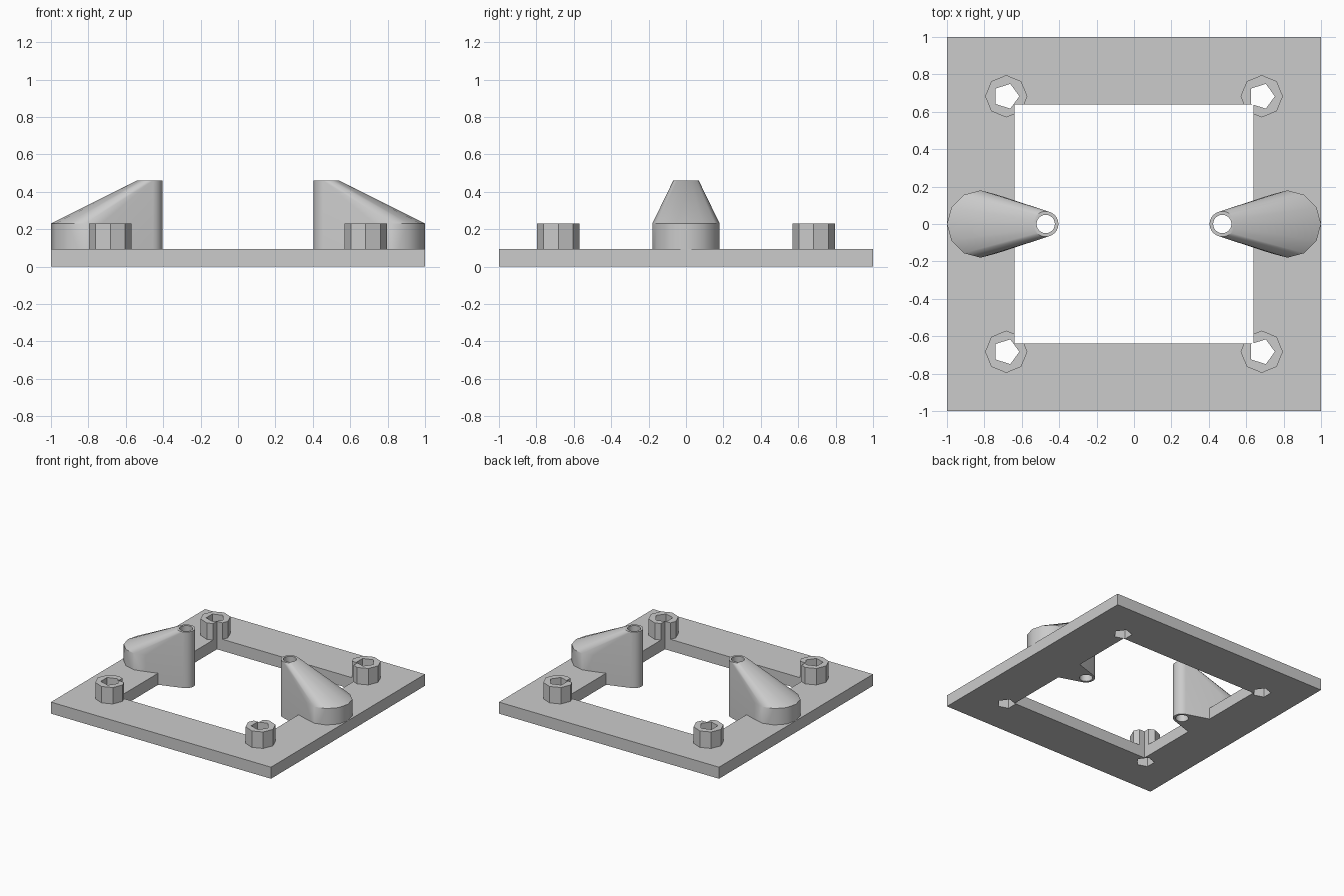
import bpy, bmesh
from math import radians
from mathutils import Matrix, Vector

if "Cube" in bpy.data.objects:
    bpy.data.objects.remove(bpy.data.objects["Cube"])

PLATE_H, BOSS_H, TIP_H = 0.095, 0.23, 0.46
OPENING = 0.638      # half width of the square opening
BOSS_POS = 0.683     # boss centre distance on both axes

grey = bpy.data.materials.new("light grey")
grey.use_nodes = True
grey.diffuse_color = (0.6, 0.6, 0.6, 1)
grey.node_tree.nodes["Principled BSDF"].inputs["Base Color"].default_value = (0.6, 0.6, 0.6, 1)


def make_object(name, bm):
    bmesh.ops.recalc_face_normals(bm, faces=bm.faces)
    mesh = bpy.data.meshes.new(name)
    bm.to_mesh(mesh)
    bm.free()
    obj = bpy.data.objects.new(name, mesh)
    bpy.context.collection.objects.link(obj)
    obj.data.materials.append(grey)
    return obj


def box(name, half, z0, z1):
    bm = bmesh.new()
    bmesh.ops.create_cube(bm, size=1)
    bmesh.ops.scale(bm, vec=(2 * half, 2 * half, z1 - z0), verts=bm.verts)
    bmesh.ops.translate(bm, vec=(0, 0, (z0 + z1) / 2), verts=bm.verts)
    return make_object(name, bm)


def ring(x, y, radius, sides, z):
    """Regular polygon with its first corner pointing along +x."""
    return [Vector((x, y, z)) + Matrix.Rotation(radians(360 * i / sides), 3, "Z") @ Vector((radius, 0, 0))
            for i in range(sides)]


def hull(name, points):
    bm = bmesh.new()
    for p in points:
        bm.verts.new(p)
    bmesh.ops.convex_hull(bm, input=bm.verts)
    bmesh.ops.dissolve_limit(bm, angle_limit=radians(0.5), verts=bm.verts, edges=bm.edges)
    return make_object(name, bm)


def prism(name, x, y, radius, sides, z0, z1):
    return hull(name, ring(x, y, radius, sides, z0) + ring(x, y, radius, sides, z1))


def select_only(obj):
    bpy.ops.object.select_all(action="DESELECT")
    obj.select_set(True)
    bpy.context.view_layer.objects.active = obj


def combine(target, tool, operation):
    tool.hide_render = True
    mod = target.modifiers.new("Boolean", "BOOLEAN")
    mod.operation, mod.solver, mod.object = operation, "EXACT", tool
    select_only(target)
    bpy.ops.object.modifier_apply(modifier=mod.name)
    bpy.data.objects.remove(tool)


# Square base plate with an octagonal boss in each corner
frame = box("frame", 1.0, 0, PLATE_H)
corners = [(sx * BOSS_POS, sy * BOSS_POS) for sx in (-1, 1) for sy in (-1, 1)]
for x, y in corners:
    combine(frame, prism("boss", x, y, 0.113, 8, 0.04, BOSS_H), "UNION")

# Opening notches the bosses; five-sided screw holes go right through
combine(frame, box("opening_cutter", OPENING, -0.1, 1), "DIFFERENCE")
for x, y in corners:
    combine(frame, prism("hole_cutter", x, y, 0.07, 5, -0.1, 1), "DIFFERENCE")

# Tapered posts reaching from the plate edge into the opening
posts = []
for side, label in ((1, "left"), (-1, "right")):
    foot_x, tip_x = side * 0.82, side * 0.472
    outline = []
    for z in (0, BOSS_H):
        outline += ring(foot_x, 0, 0.18, 12, z)
    for z in (0, TIP_H):
        outline += ring(tip_x, 0, 0.068, 24, z)
    post = hull(label + "_post", outline)
    combine(post, prism("pin_cutter", tip_x, 0, 0.049, 24, -0.1, 1), "DIFFERENCE")
    posts.append(post)

for obj in [frame] + posts:
    select_only(obj)
    bpy.ops.object.shade_smooth_by_angle(angle=radians(35))
